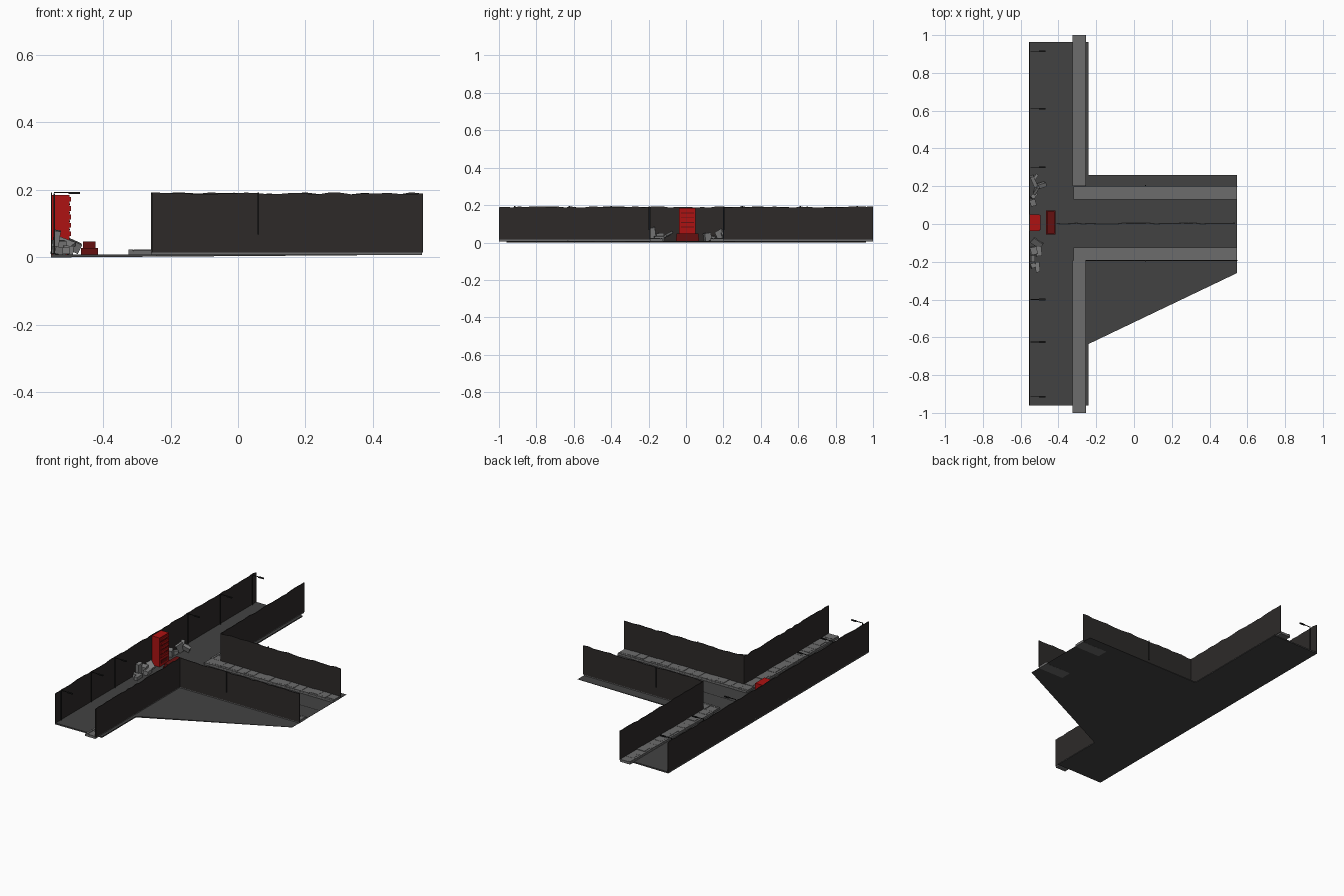
import bpy, bmesh, math, random
from mathutils import Matrix, Vector, Euler

if "Cube" in bpy.data.objects:
    bpy.data.objects.remove(bpy.data.objects["Cube"])

random.seed(4)

def material(name, col):
    m = bpy.data.materials.new(name)
    m.diffuse_color = (*col, 1)
    m.use_nodes = True
    m.node_tree.nodes["Principled BSDF"].inputs["Base Color"].default_value = m.diffuse_color
    return m

WALL = material("wall_dark", (0.026, 0.023, 0.022))
ROAD = material("asphalt", (0.055, 0.055, 0.055))
STONE = material("paving", (0.15, 0.15, 0.15))
RUBBLE = material("concrete", (0.2, 0.2, 0.2))
RED = material("red_paint", (0.42, 0.006, 0.006))
DKRED = material("dark_red", (0.13, 0.005, 0.005))
BLACK = material("black_metal", (0.012, 0.012, 0.012))

def finish(name, bm, mat):
    bmesh.ops.recalc_face_normals(bm, faces=bm.faces)
    me = bpy.data.meshes.new(name)
    bm.to_mesh(me)
    bm.free()
    me.materials.append(mat)
    ob = bpy.data.objects.new(name, me)
    bpy.context.collection.objects.link(ob)
    return ob

def add_box(bm, centre, size, rot=(0, 0, 0)):
    m = (Matrix.Translation(centre) @ Euler(rot).to_matrix().to_4x4()
         @ Matrix.Diagonal((*size, 1)))
    return bmesh.ops.create_cube(bm, size=1, matrix=m)["verts"]

def boxes(name, mat, items):
    bm = bmesh.new()
    for it in items:
        add_box(bm, *it)
    return finish(name, bm, mat)

def wall(name, a, b, z0=0.015, z1=0.19, t=0.004):
    """Thin wall from a to b with a worn, slightly broken top edge."""
    a, b = Vector((*a, 0)), Vector((*b, 0))
    d = b - a
    n = max(2, round(d.length / 0.035))
    side = Vector((-d.y, d.x, 0)).normalized() * t / 2
    bm = bmesh.new()
    rows = []
    for i in range(n + 1):
        p = a + d * i / n
        top = z1 + random.uniform(-0.004, 0.003)
        rows.append([bm.verts.new(p + s * side + Vector((0, 0, z)))
                     for s, z in ((1, z0), (1, top), (-1, top), (-1, z0))])
    for r, q in zip(rows, rows[1:]):
        for k in range(4):
            bm.faces.new((r[k], r[(k + 1) % 4], q[(k + 1) % 4], q[k]))
    bm.faces.new(rows[0])
    bm.faces.new(rows[-1])
    return finish(name, bm, WALL)

def pavement(name, a, b, inner):
    """Row of paving slabs with a kerb; inner = direction towards the road."""
    a, b, inner = Vector((*a, 0)), Vector((*b, 0)), Vector((*inner, 0))
    d = b - a
    n = round(d.length / 0.055)
    u = d.normalized()
    step = d.length / n
    bm = bmesh.new()
    ang = math.atan2(d.y, d.x)
    for i in range(n):
        c = a + u * step * (i + 0.5)
        for off, w, h in ((0.027, 0.053, 0.021), (0.062, 0.013, 0.022)):
            h += random.uniform(-0.001, 0.002)
            p = c + inner * off
            add_box(bm, (p.x, p.y, (h + 0.007) / 2), (step * 0.97, w, h - 0.007), (0, 0, ang))
    mid = (a + b) / 2 + inner * 0.035
    add_box(bm, (mid.x, mid.y, 0.0125), (d.length, 0.068, 0.012), (0, 0, ang))
    return finish(name, bm, STONE)

# ground slab: T-shaped outline with the slanted corner, rising slightly to the east
outline = [(-0.555, -0.96), (-0.24, -0.96), (-0.24, -0.635), (0.545, -0.26),
           (0.545, 0.26), (-0.24, 0.26), (-0.24, 0.963), (-0.555, 0.963)]
bm = bmesh.new()
base = bm.faces.new([bm.verts.new((x, y, (x + 0.555) * 0.007)) for x, y in outline])
ext = bmesh.ops.extrude_face_region(bm, geom=[base])
for v in ext["geom"]:
    if isinstance(v, bmesh.types.BMVert):
        v.co.z = 0.009
finish("ground", bm, ROAD)

# walls: long back wall and the two street corners
wall("long_wall", (-0.553, -0.96), (-0.553, 0.963), 0.005)
for tag, s, yc in (("north", 1, 0.2), ("south", -1, 0.193)):
    wall(tag + "_street_wall", (-0.256, s * yc), (-0.256, s * 1.0))
    wall(tag + "_side_wall", (-0.256, s * yc), (0.548, s * yc))
    pavement(tag + "_street_pavement", (-0.256, s * yc), (-0.256, s * 1.0), (-1, 0))
    pavement(tag + "_side_pavement", (-0.32, s * yc), (0.545, s * yc), (0, -s))

# drainpipes on the side walls
boxes("drainpipe", BLACK, [((0.06, -0.197, 0.13), (0.005, 0.005, 0.125)),
                           ((0.06, 0.204, 0.13), (0.005, 0.005, 0.125))])

# crack running along the side road
bm = bmesh.new()
prev = None
for i in range(28):
    x = -0.41 + i * 0.035
    y = 0.002 + random.uniform(-0.003, 0.003)
    cur = [bm.verts.new((x, y + s * 0.003, 0.0098)) for s in (-1, 1)]
    if prev:
        bm.faces.new((prev[0], cur[0], cur[1], prev[1]))
    prev = cur
finish("road_crack", bm, BLACK)

# street lamps along the long wall
lamps = []
for y in (-0.915, -0.625, -0.4, 0.3, 0.61, 0.915):
    lamps += [((-0.545, y, 0.1), (0.004, 0.004, 0.18)),
              ((-0.52, y, 0.192), (0.05, 0.004, 0.003)),
              ((-0.485, y, 0.191), (0.034, 0.009, 0.006))]
boxes("street_lamps", BLACK, lamps)

# vending cabinet with shelves and a dispensing slot
boxes("cabinet_body", RED, [((-0.527, 0.007, 0.097), (0.054, 0.088, 0.176))])
boxes("cabinet_trim", RED, [((-0.498, 0.007, z), (0.006, 0.08, 0.014))
                            for z in (0.07, 0.095, 0.12, 0.145, 0.172)])
boxes("cabinet_slots", DKRED, [((-0.4995, 0.007, z), (0.003, 0.07, 0.004))
                               for z in (0.0825, 0.1075, 0.1325, 0.158)]
      + [((-0.4995, 0.007, 0.035), (0.004, 0.06, 0.02))])

# low red crate in front of the cabinet
boxes("red_crate", DKRED, [((-0.44, 0.008, 0.018), (0.05, 0.125, 0.02)),
                           ((-0.441, 0.008, 0.037), (0.038, 0.115, 0.02))])

# broken concrete on both sides of the cabinet
boxes("rubble", RUBBLE, [
    ((-0.515, -0.1, 0.04), (0.06, 0.035, 0.012), (0.5, 0.3, -0.6)),
    ((-0.53, -0.14, 0.03), (0.035, 0.04, 0.04), (0.1, 0, 0.2)),
    ((-0.505, -0.145, 0.022), (0.03, 0.05, 0.025), (0, 0.1, 0.1)),
    ((-0.54, -0.18, 0.045), (0.02, 0.035, 0.07), (0.1, 0.15, 0)),
    ((-0.51, -0.228, 0.02), (0.022, 0.055, 0.02), (0, 0, 0.05)),
    ((-0.535, -0.22, 0.02), (0.025, 0.025, 0.022), (0, 0.2, 0.4)),
    ((-0.535, 0.115, 0.03), (0.03, 0.035, 0.042), (0.15, 0, 0.3)),
    ((-0.53, 0.15, 0.02), (0.035, 0.022, 0.025), (0, 0.2, 0.9)),
    ((-0.515, 0.185, 0.04), (0.014, 0.045, 0.055), (0.5, 0.1, -0.5)),
    ((-0.49, 0.205, 0.035), (0.045, 0.022, 0.03), (0.3, 0.4, 0.3)),
    ((-0.53, 0.225, 0.03), (0.02, 0.06, 0.04), (0.2, 0, 0.4)),
    ((-0.52, 0.25, 0.018), (0.03, 0.015, 0.018), (0, 0, 1.0)),
])
